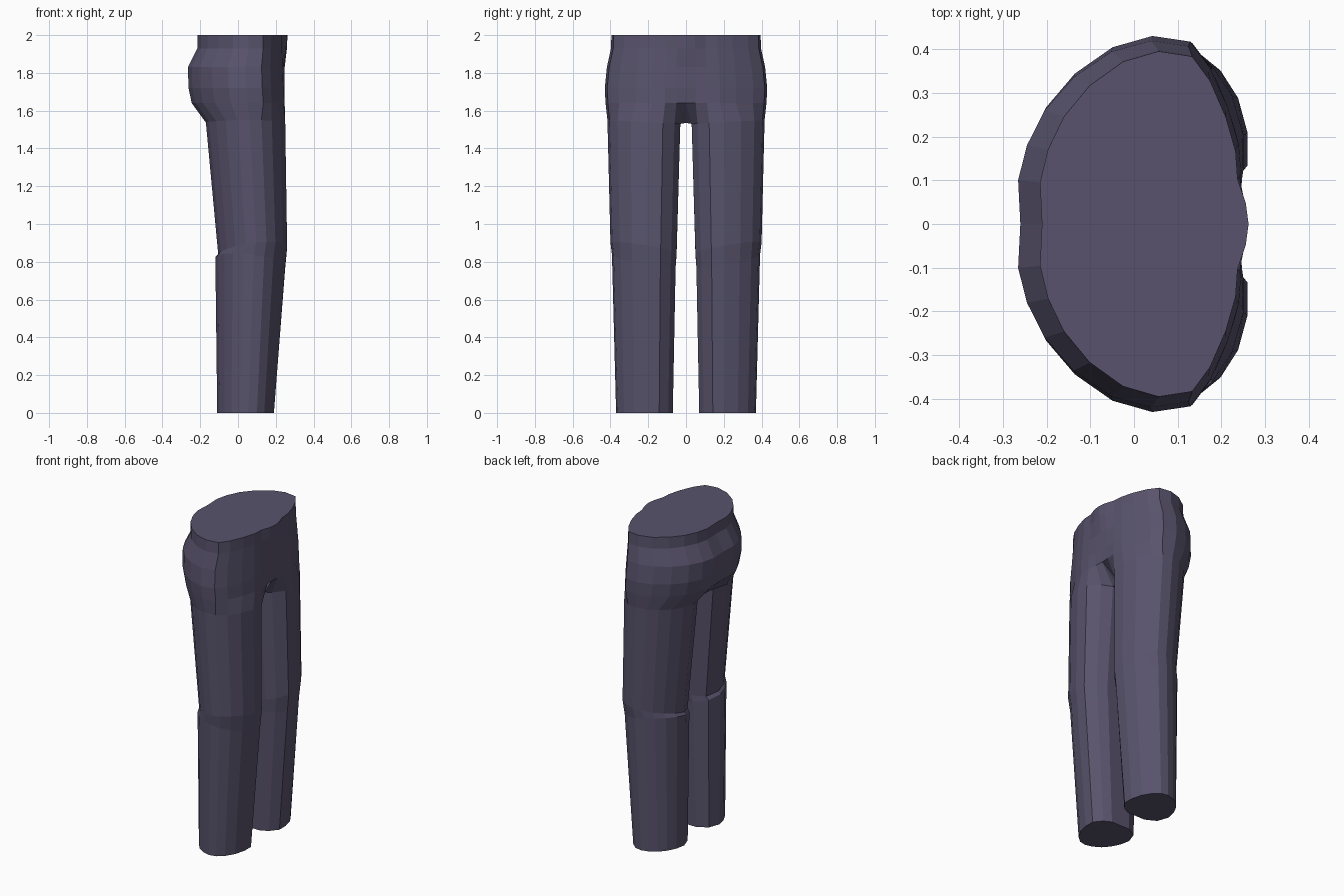
import bpy, bmesh

if "Cube" in bpy.data.objects:
    bpy.data.objects.remove(bpy.data.objects["Cube"])

# Single cloth colour
cloth = bpy.data.materials.new("dusky_purple_cloth")
cloth.use_nodes = True
colour = (0.098, 0.086, 0.150, 1)
cloth.diffuse_color = colour
bsdf = cloth.node_tree.nodes["Principled BSDF"]
bsdf.inputs["Base Color"].default_value = colour
bsdf.inputs["Roughness"].default_value = 0.9

# Unit outlines of one half: (back to front, inner to outer), centre front round to centre back
HIP = [(1, 0), (1, .12), (1, .26), (.99, .42), (.94, .62), (.86, .83), (.77, .97),
       (.6, 1), (.42, .94), (.25, .8), (.12, .62), (.04, .43), (0, .24), (.01, 0)]
LEG = [(.72, 0), (.87, .08), (1, .24), (1, .45), (.94, .68), (.83, .86), (.7, .97),
       (.55, 1), (.4, .96), (.25, .87), (.13, .73), (.04, .55), (0, .35), (.08, .12),
       (.3, 0), (.5, 0)]
ARC = len(HIP)

# Hip rings: height, back, front, half width, fly bulge
HIP_RINGS = [(2, -.215, .237, .395, .025), (1.93, -.215, .237, .397, .022),
             (1.83, -.265, .241, .419, .006), (1.72, -.262, .245, .43, 0),
             (1.64, -.245, .247, .426, -.01)]
# Leg rings: height, back, front, inner, outer, rise to the outside, rise to the front
LEG_RINGS = [(1.54, -.17, .25, .03, .416, .02, 0), (.87, -.105, .26, .05, .4, .06, .04),
             (.81, -.12, .25, .055, .392, .06, -.05), (0, -.11, .19, .07, .37, 0, 0)]

bm = bmesh.new()


def hip_ring(z, back, front, width, fly):
    ring = []
    for i, (u, v) in enumerate(HIP):
        x = back + u * (front - back) + (fly if i == 0 else fly * .75 if i == 1 else 0)
        ring.append(bm.verts.new((x, v * width, z)))
    return ring


def leg_ring(z, back, front, inner, outer, rise_out, rise_front):
    return [bm.verts.new((back + u * (front - back), inner + v * (outer - inner),
                          z + rise_out * (v - .5) + rise_front * (u - .5)))
            for u, v in LEG]


def bridge(upper, lower, count, closed):
    for i in range(count if closed else count - 1):
        j = (i + 1) % count
        bm.faces.new((upper[i], upper[j], lower[j], lower[i]))


hips = [hip_ring(*r) for r in HIP_RINGS]
legs = [leg_ring(*r) for r in LEG_RINGS]

# Waist cap, hips, thigh, knee and shin
bm.faces.new(hips[0])
for a, b in zip(hips, hips[1:]):
    bridge(a, b, ARC, False)
bridge(hips[-1], legs[0], ARC, False)
for a, b in zip(legs, legs[1:]):
    bridge(a, b, len(LEG), True)
bm.faces.new(legs[-1])

# Crotch strip between the thighs
edge = [legs[0][i] for i in (0, 15, 14, 13)]
centre = [bm.verts.new((p.co.x, 0, 1.535)) for p in edge]
for i in range(3):
    bm.faces.new((edge[i], edge[i + 1], centre[i + 1], centre[i]))
bm.faces.new((hips[-1][0], edge[0], centre[0]))
bm.faces.new((hips[-1][-1], centre[-1], edge[-1]))

bmesh.ops.recalc_face_normals(bm, faces=bm.faces)
# The waist cap must face upward
cap = max(bm.faces, key=lambda f: f.calc_center_median().z)
if cap.normal.z < 0:
    bmesh.ops.reverse_faces(bm, faces=bm.faces)

mesh = bpy.data.meshes.new("trousers")
bm.to_mesh(mesh)
bm.free()
mesh.materials.append(cloth)
trousers = bpy.data.objects.new("trousers", mesh)
bpy.context.collection.objects.link(trousers)

# Mirror the half across the middle
mirror = trousers.modifiers.new("other_half", 'MIRROR')
mirror.use_axis = (False, True, False)
mirror.use_clip = True
mirror.merge_threshold = 0.001
